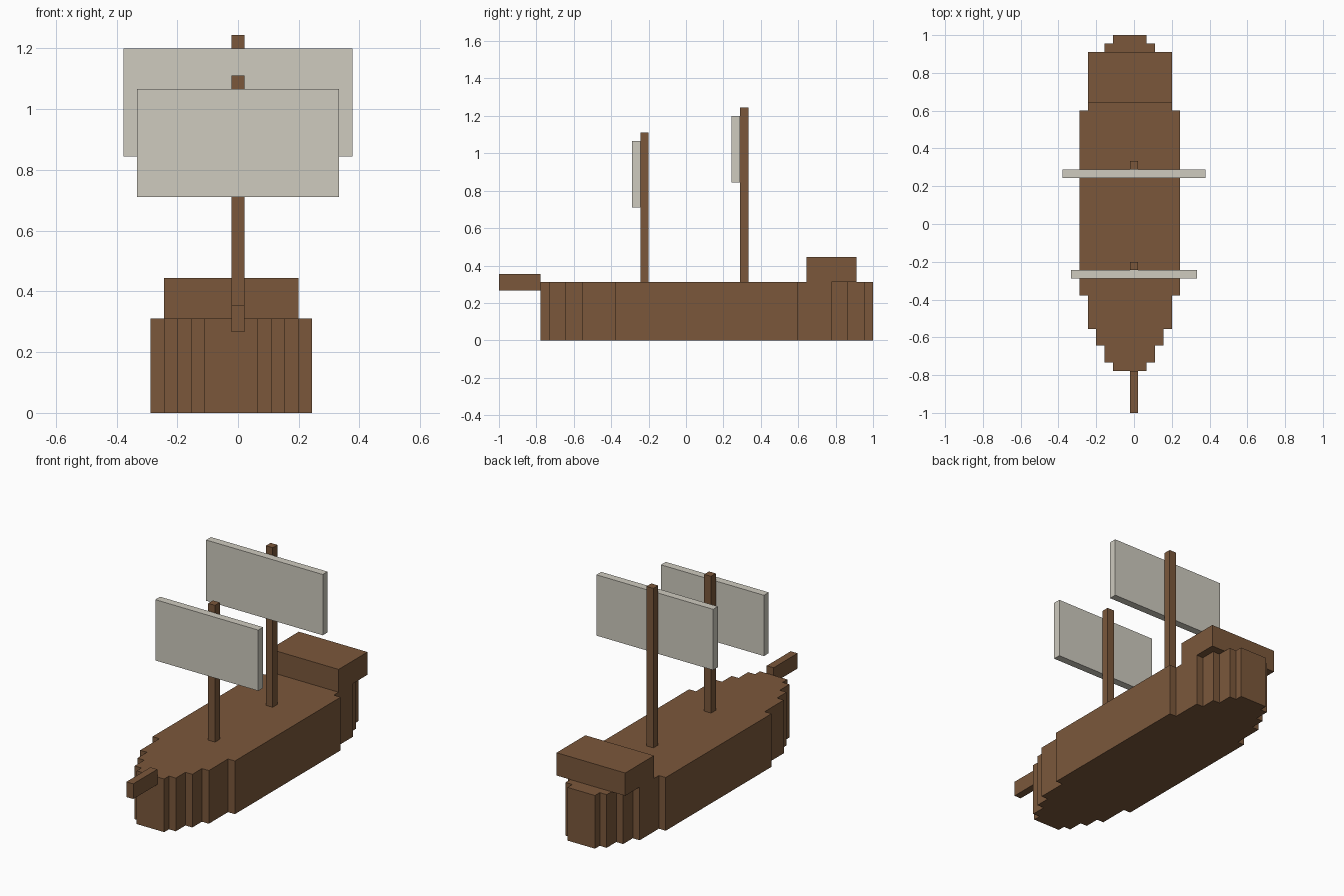
import bpy, bmesh

if "Cube" in bpy.data.objects:
    bpy.data.objects.remove(bpy.data.objects["Cube"])

U = 2 / 45  # one block of the model's grid


def material(name, rgb):
    m = bpy.data.materials.new(name)
    m.diffuse_color = (*rgb, 1)
    m.use_nodes = True
    m.node_tree.nodes["Principled BSDF"].inputs["Base Color"].default_value = m.diffuse_color
    return m


WOOD = material("brown wood", (0.198, 0.097, 0.044))
CLOTH = material("sail cloth", (0.62, 0.595, 0.52))


def prism(name, outline, z0, z1, mat):
    """Extrude a plan outline (in blocks) from z0 to z1."""
    bm = bmesh.new()
    base = bm.faces.new([bm.verts.new((x * U, y * U, z0 * U)) for x, y in outline])
    top = bmesh.ops.extrude_face_region(bm, geom=[base])["geom"]
    verts = [v for v in top if isinstance(v, bmesh.types.BMVert)]
    bmesh.ops.translate(bm, verts=verts, vec=(0, 0, (z1 - z0) * U))
    bmesh.ops.recalc_face_normals(bm, faces=bm.faces)
    mesh = bpy.data.meshes.new(name)
    bm.to_mesh(mesh)
    bm.free()
    mesh.materials.append(mat)
    obj = bpy.data.objects.new(name, mesh)
    bpy.context.collection.objects.link(obj)
    return obj


def box(name, x0, x1, y0, y1, z0, z1, mat):
    return prism(name, [(x0, y0), (x1, y0), (x1, y1), (x0, y1)], z0, z1, mat)


# Hull: stepped plan, half width and its y range, mirrored about its centre line
steps = [(2, -17.5, -16.5), (3, -16.5, -14.5), (4, -14.5, -12.5), (5, -12.5, -8.5),
         (6, -8.5, 13.5), (5, 13.5, 17.5), (4, 17.5, 19.5), (3, 19.5, 21.5), (2, 21.5, 22.5)]
MID = -0.5
right = [(MID + w, y) for w, a, b in steps for y in (a, b)]
left = [(2 * MID - x, y) for x, y in reversed(right)]
prism("hull", right + left, 0, 7, WOOD)

# Raised stern deck and bowsprit
box("stern_deck", -5.5, 4.5, 14.5, 20.5, 7, 10, WOOD)
box("bowsprit", -0.5, 0.5, -22.5, -17.5, 6, 8, WOOD)

# Masts, each with a sail on its front: mast y, mast top, sail half width
for name, y, top, half in (("front", -5.5, 25, 7.5), ("rear", 6.5, 28, 8.5)):
    box(name + "_mast", -0.5, 0.5, y, y + 1, 7, top, WOOD)
    box(name + "_sail", -half, half, y - 1, y, top - 9, top - 1, CLOTH)
